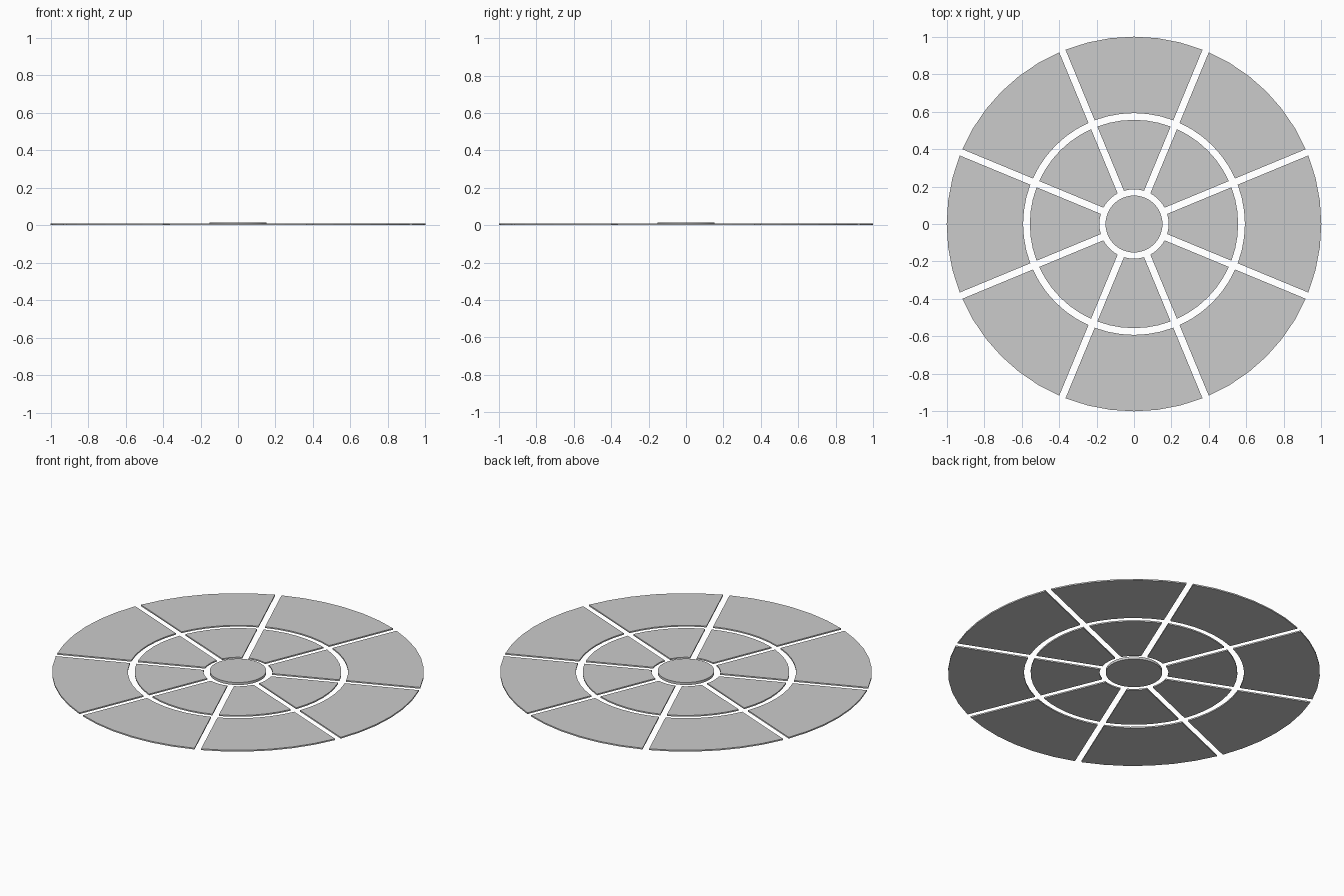
import bpy, bmesh, math

if "Cube" in bpy.data.objects:
    bpy.data.objects.remove(bpy.data.objects["Cube"])

PANELS = 8
HALF_GAP = 0.018


def extrude_outline(name, points, height):
    """Flat outline turned into a thin slab standing on z = 0."""
    bm = bmesh.new()
    base = bm.faces.new([bm.verts.new((x, y, 0)) for x, y in points])
    ext = bmesh.ops.extrude_face_region(bm, geom=[base], use_keep_orig=True)
    top = [v for v in ext["geom"] if isinstance(v, bmesh.types.BMVert)]
    bmesh.ops.translate(bm, verts=top, vec=(0, 0, height))
    bmesh.ops.recalc_face_normals(bm, faces=bm.faces)
    mesh = bpy.data.meshes.new(name)
    bm.to_mesh(mesh)
    bm.free()
    obj = bpy.data.objects.new(name, mesh)
    bpy.context.collection.objects.link(obj)
    return obj


def arc(radius, middle, steps):
    """Arc shortened at both ends so that the gaps stay parallel."""
    half = math.pi / PANELS - math.asin(HALF_GAP / radius)
    angles = [middle - half + 2 * half * i / steps for i in range(steps + 1)]
    return [(radius * math.cos(a), radius * math.sin(a)) for a in angles]


def panel_ring(name, inner, outer, steps, height):
    for k in range(PANELS):
        middle = k * math.tau / PANELS
        outline = arc(outer, middle, steps) + arc(inner, middle, steps)[::-1]
        extrude_outline(f"{name}_{k + 1}", outline, height)


# two rings of wedge panels
panel_ring("outer_panel", 0.592, 1.0, 6, 0.008)
panel_ring("inner_panel", 0.185, 0.556, 6, 0.008)

# slightly thicker round centre
bpy.ops.mesh.primitive_cylinder_add(vertices=48, radius=0.152, depth=0.015,
                                    location=(0, 0, 0.0075))
hub = bpy.context.object
hub.name = "centre_disc"
bpy.ops.object.shade_smooth_by_angle()
